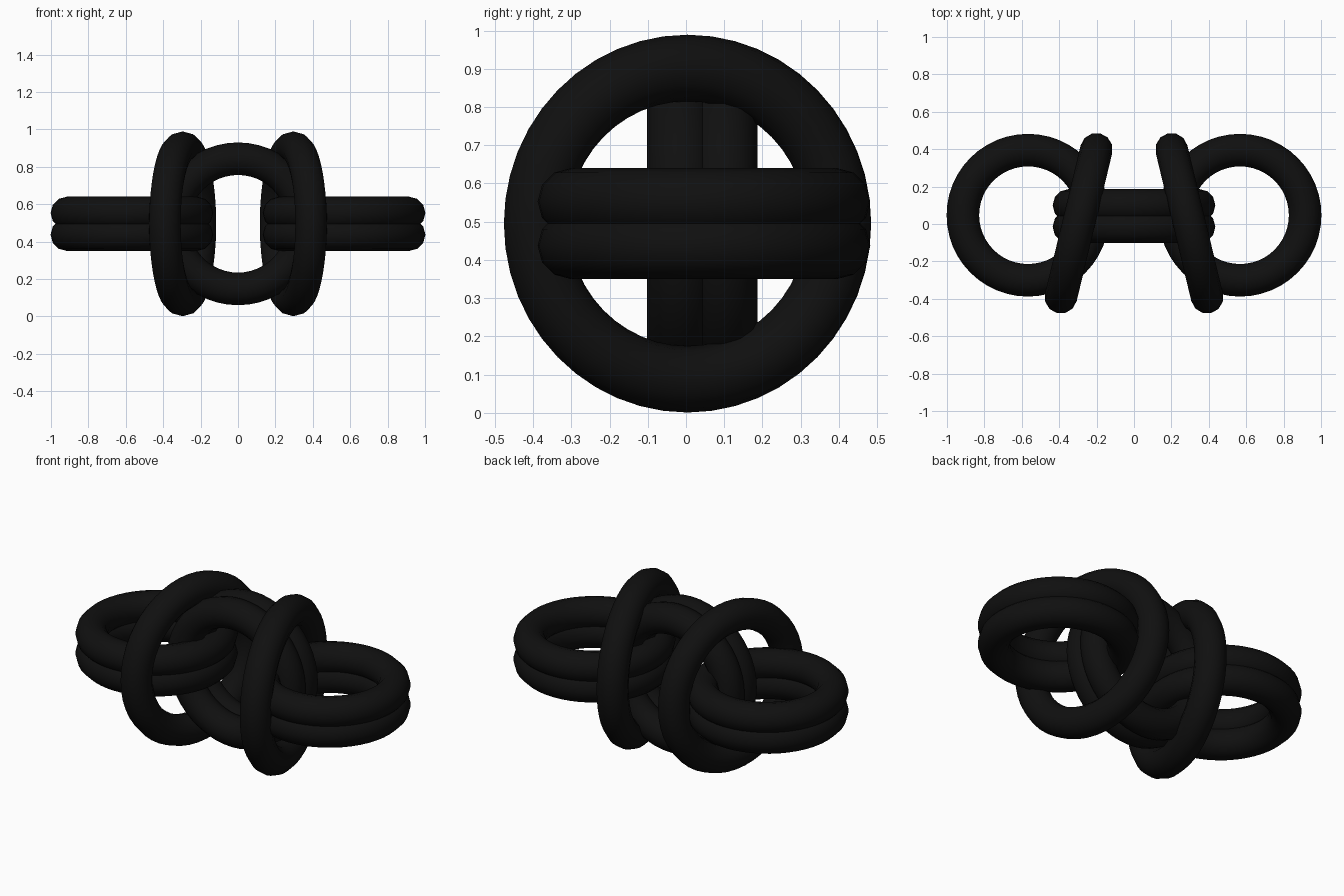
import bpy
from math import radians

if "Cube" in bpy.data.objects:
    bpy.data.objects.remove(bpy.data.objects["Cube"])

black = bpy.data.materials.new("black_rubber")
black.diffuse_color = (0.005, 0.005, 0.005, 1)
black.use_nodes = True
black.node_tree.nodes["Principled BSDF"].inputs["Base Color"].default_value = black.diffuse_color

Z = 0.495       # height of the common centre line
TUBE = 0.087    # tube radius
LINK = 0.348    # link ring radius
BAND = 0.407    # upright band ring radius


def ring(name, location, radius, rotation=(0, 0, 0)):
    bpy.ops.mesh.primitive_torus_add(
        major_radius=radius, minor_radius=TUBE,
        major_segments=48, minor_segments=12,
        location=location, rotation=[radians(a) for a in rotation])
    obj = bpy.context.object
    obj.name = name
    obj.data.materials.append(black)
    bpy.ops.object.shade_smooth()


# Central pair of upright rings facing the front
for label, y in (("front", -0.015), ("back", 0.1)):
    ring(f"center_ring_{label}", (0, y, Z), LINK, (90, 0, 0))

for side, s in (("left", -1), ("right", 1)):
    # Stacked pair of horizontal rings at each end
    for label, dz in (("lower", -0.058), ("upper", 0.058)):
        ring(f"{side}_ring_{label}", (s * 0.567, 0.047, Z + dz), LINK)
    # Slanted upright band, closer together at the back
    ring(f"{side}_band", (s * 0.296, 0.004, Z), BAND, (0, 90, s * 13.5))
